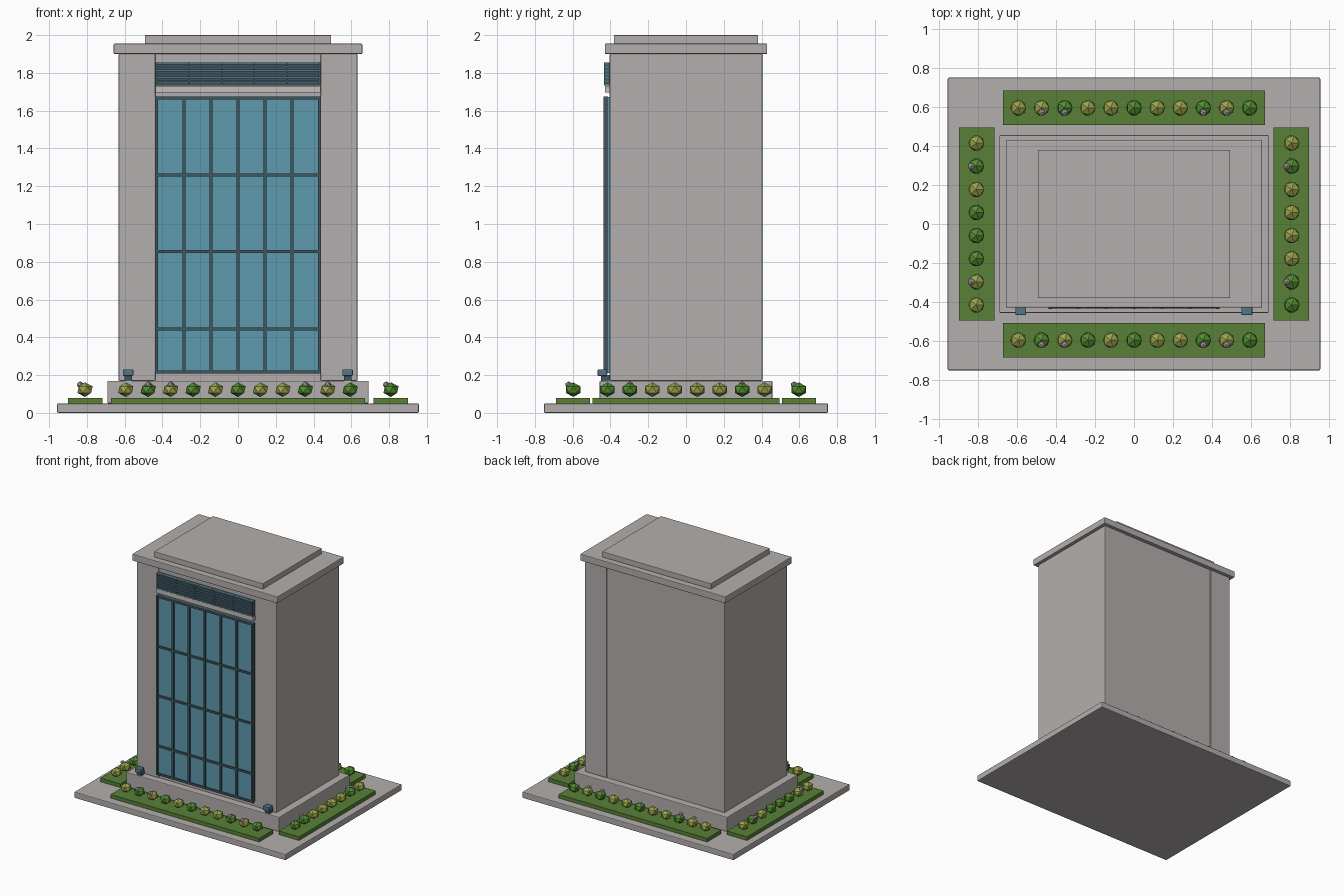
import bpy, bmesh, math
from mathutils import Vector

if "Cube" in bpy.data.objects:
    bpy.data.objects.remove(bpy.data.objects["Cube"])


def mat(name, r, g, b):
    lin = lambda c: ((c / 255 + 0.055) / 1.055) ** 2.4
    m = bpy.data.materials.new(name)
    m.diffuse_color = (lin(r), lin(g), lin(b), 1)
    m.use_nodes = True
    m.node_tree.nodes["Principled BSDF"].inputs["Base Color"].default_value = m.diffuse_color
    return m


STONE = mat("grey stone", 179, 175, 173)
PALE = mat("pale stone", 196, 191, 188)
GLASS = mat("blue glass", 93, 155, 174)
FRAME = mat("dark slate frame", 66, 86, 96)
SLAT = mat("slate blue metal", 84, 118, 134)
GRASS = mat("grass green", 88, 128, 56)
LEAF = mat("leaf green", 84, 142, 48)
OLIVE = mat("olive green", 155, 165, 76)
FLOWER = mat("pale lilac", 184, 174, 184)


def finish(bm, name, material, bevel=0):
    me = bpy.data.meshes.new(name)
    bm.to_mesh(me)
    bm.free()
    me.materials.append(material)
    ob = bpy.data.objects.new(name, me)
    bpy.context.collection.objects.link(ob)
    if bevel:
        mod = ob.modifiers.new("Bevel", 'BEVEL')
        mod.width, mod.segments = bevel, 2
    return ob


def add_box(bm, x0, x1, y0, y1, z0, z1):
    vs = bmesh.ops.create_cube(bm, size=1)["verts"]
    bmesh.ops.scale(bm, vec=(x1 - x0, y1 - y0, z1 - z0), verts=vs)
    bmesh.ops.translate(bm, vec=((x0 + x1) / 2, (y0 + y1) / 2, (z0 + z1) / 2), verts=vs)


def boxes(name, material, items, bevel=0):
    bm = bmesh.new()
    for b in items:
        add_box(bm, *b)
    return finish(bm, name, material, bevel)


def centred(name, material, x, y, z0, z1, bevel=0):
    return boxes(name, material, [(-x, x, -y, y, z0, z1)], bevel)


# Stone masses: paving, plinth, tower, cornice, roof
centred("paving_slab", STONE, 0.957, 0.752, 0, 0.05, 0.006)
centred("plinth", STONE, 0.692, 0.457, 0.05, 0.17, 0.006)
centred("tower_core", STONE, 0.44, 0.398, 0.17, 1.90)
for side, s in (("left", -1), ("right", 1)):
    a, b = sorted((s * 0.438, s * 0.632))
    boxes(side + "_pier", STONE, [(a, b, -0.404, 0.404, 0.17, 1.90)], 0.004)
centred("cornice", STONE, 0.658, 0.43, 1.90, 1.955, 0.005)
centred("roof_slab", STONE, 0.493, 0.381, 1.955, 2.0, 0.003)

# Curtain wall: glass sheet with mullions and transoms
W = 0.437
boxes("glass_wall", GLASS, [(-W + 0.005, W - 0.005, -0.424, -0.398, 0.212, 1.672)])
mullions = [(x - 0.008, x + 0.008, -0.436, -0.412, 0.208, 1.675)
            for x in (i * 0.1435 for i in range(-3, 4))]
boxes("mullions", FRAME, mullions)
boxes("transoms", FRAME, [(-W, W, -0.434, -0.412, z - 0.008, z + 0.008)
                          for z in (0.216, 0.445, 0.855, 1.26, 1.668)])

# Spandrel band and louvre grille above the glass
boxes("spandrel_band", PALE, [(-W, W, -0.43, -0.398, 1.695, 1.73)])
boxes("louvre_backing", FRAME, [(-W + 0.005, W - 0.005, -0.412, -0.398, 1.732, 1.855)])
boxes("louvre_slats", SLAT, [(-W, W, -0.432, -0.41, z - 0.005, z + 0.005)
                             for z in (1.737 + i * 0.0188 for i in range(7))])
boxes("louvre_dividers", FRAME, [(x - 0.005, x + 0.005, -0.434, -0.41, 1.732, 1.855)
                                 for x in (i * 0.1726 for i in (-2.5, -1.5, -0.5, 0.5, 1.5, 2.5))])

# Floodlights at the foot of each pier
for side, x in (("left", -0.582), ("right", 0.58)):
    boxes(side + "_floodlight", SLAT, [(x - 0.028, x + 0.028, -0.468, -0.418, 0.196, 0.23)], 0.005)
    boxes(side + "_floodlight_bracket", FRAME, [(x - 0.02, x + 0.02, -0.45, -0.404, 0.17, 0.2)])

# Planting beds
for s, name in ((-1, "front"), (1, "back")):
    a, b = sorted((s * 0.508, s * 0.687))
    boxes(name + "_bed", GRASS, [(-0.673, 0.673, a, b, 0.05, 0.08)])
for s, name in ((-1, "left"), (1, "right")):
    a, b = sorted((s * 0.718, s * 0.9))
    boxes(name + "_bed", GRASS, [(a, b, -0.495, 0.495, 0.05, 0.08)])


def blobs(name, material, points, r, squash):
    bm = bmesh.new()
    for p in points:
        vs = bmesh.ops.create_icosphere(bm, subdivisions=1, radius=r)["verts"]
        bmesh.ops.scale(bm, vec=(1, 1, squash), verts=vs)
        bmesh.ops.translate(bm, vec=p, verts=vs)
    finish(bm, name, material)


# Shrubs in rows: o = olive, g = green; some carry a small blossom
STEP = 0.1188
rows = [("front", "ogogogoogog", lambda i: Vector(((i - 5) * STEP, -0.597, 0.123)), (1, 2, 8, 9), (0, -0.024, 0.027)),
        ("back", "oogooogoggog"[:5] + "googog", lambda i: Vector(((i - 5) * STEP, 0.597, 0.123)), (1, 2, 8, 9), (0, -0.024, 0.027)),
        ("left", "ogogggoo", lambda i: Vector((-0.81, (3.5 - i) * STEP, 0.123)), (1, 6), (-0.026, 0, 0.027)),
        ("right", "ogoooogg", lambda i: Vector((0.81, (3.5 - i) * STEP, 0.123)), (1, 6), (-0.026, 0, 0.027))]
for name, kinds, place, bloom, shift in rows:
    for key, label, m in (("o", "_olive_shrubs", OLIVE), ("g", "_green_shrubs", LEAF)):
        blobs(name + label, m, [place(i) for i, k in enumerate(kinds) if k == key], 0.045, 0.86)
    blobs(name + "_blossoms", FLOWER, [place(i) + Vector(shift) for i in bloom], 0.019, 0.9)
